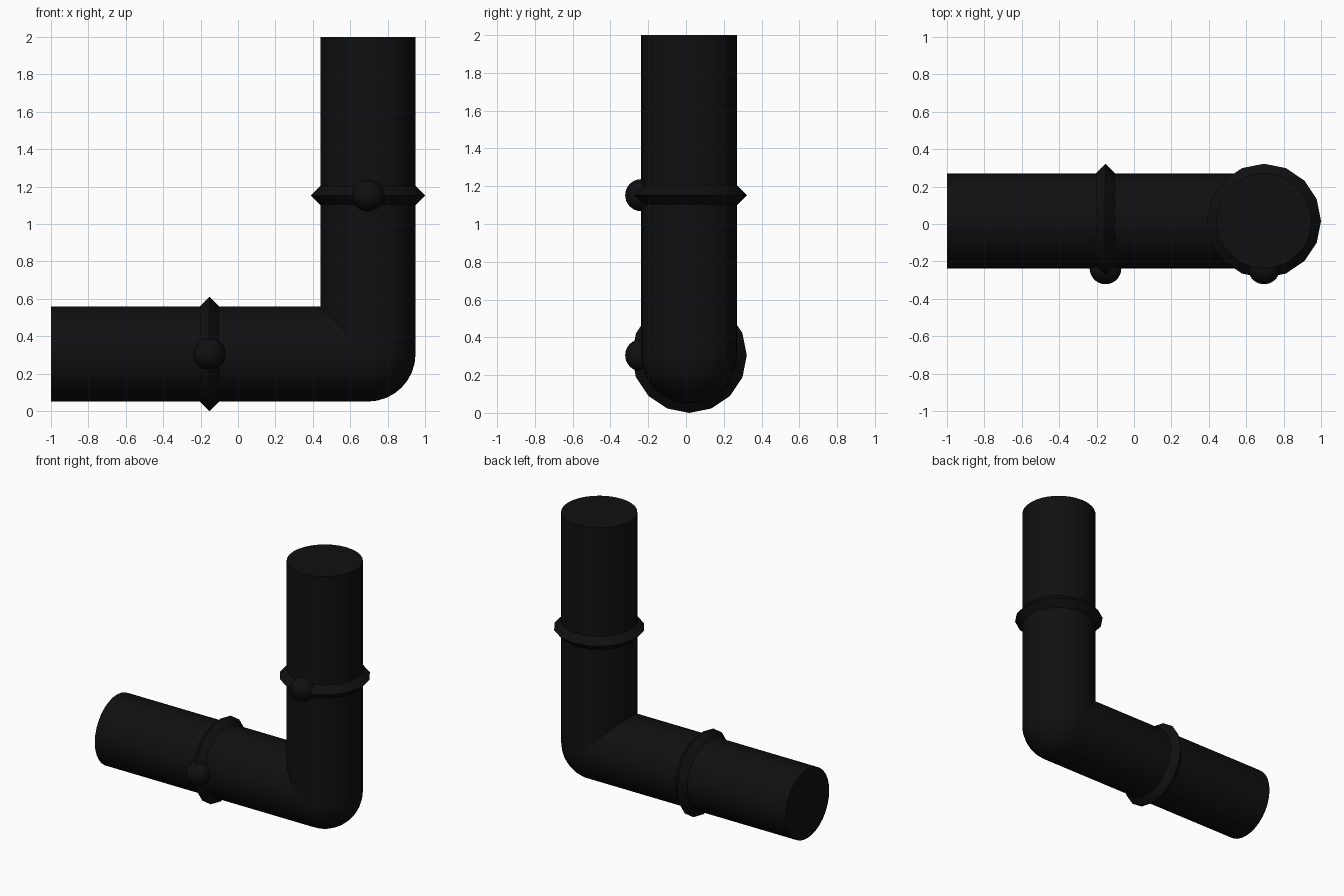
import bpy, bmesh, math
from mathutils import Matrix, Vector

if "Cube" in bpy.data.objects:
    bpy.data.objects.remove(bpy.data.objects["Cube"])

S = 2 / 2.36                      # overall scale
R, RING, BOLT, LENGTH = 0.3 * S, 0.06 * S, 0.1 * S, 2 * S
CORNER = Vector((1 - 0.36 * S, 0.02 * S, 0.36 * S))

black = bpy.data.materials.new("black")
black.diffuse_color = (0.005, 0.005, 0.005, 1)
black.use_nodes = True
black.node_tree.nodes["Principled BSDF"].inputs["Base Color"].default_value = black.diffuse_color


def finish(name, bm, matrix):
    bmesh.ops.recalc_face_normals(bm, faces=bm.faces)
    mesh = bpy.data.meshes.new(name)
    bm.to_mesh(mesh)
    bm.free()
    obj = bpy.data.objects.new(name, mesh)
    bpy.context.collection.objects.link(obj)
    obj.matrix_world = matrix
    mesh.materials.append(black)
    bpy.ops.object.select_all(action='DESELECT')
    obj.select_set(True)
    bpy.context.view_layer.objects.active = obj
    bpy.ops.object.shade_smooth_by_angle(angle=math.radians(40))


def pipe(name, matrix):
    bm = bmesh.new()
    bmesh.ops.create_cone(bm, cap_ends=True, segments=32, radius1=R, radius2=R,
                          depth=LENGTH, matrix=Matrix.Translation((0, 0, LENGTH / 2)))
    finish(name, bm, matrix)


def ball(name, radius, location):
    bm = bmesh.new()
    bmesh.ops.create_uvsphere(bm, u_segments=32, v_segments=16, radius=radius)
    finish(name, bm, Matrix.Translation(location))


def ring(name, matrix):
    # diamond section swept round the pipe in 16 steps
    bm = bmesh.new()
    rows = []
    for i in range(16):
        a = math.tau * i / 16
        rows.append([bm.verts.new(((R + dr) * math.cos(a), (R + dr) * math.sin(a), dz))
                     for dr, dz in ((RING, 0), (0, RING), (-RING, 0), (0, -RING))])
    for i in range(16):
        p, q = rows[i], rows[(i + 1) % 16]
        for j in range(4):
            k = (j + 1) % 4
            bm.faces.new((p[j], q[j], q[k], p[k]))
    finish(name, bm, matrix)


# Two arms leaving the corner, each with a pipe, a raised ring and a bolt
for label, turn in (("upright", Matrix.Identity(4)),
                    ("level", Matrix.Rotation(-math.pi / 2, 4, 'Y'))):
    arm = Matrix.Translation(CORNER) @ turn
    pipe(label + "_pipe", arm)
    ring(label + "_ring", arm @ Matrix.Translation((0, 0, LENGTH / 2)))
    ball(label + "_bolt", BOLT, arm @ Vector((0, -R, LENGTH / 2)))

# Rounded elbow
ball("elbow", R, CORNER)
